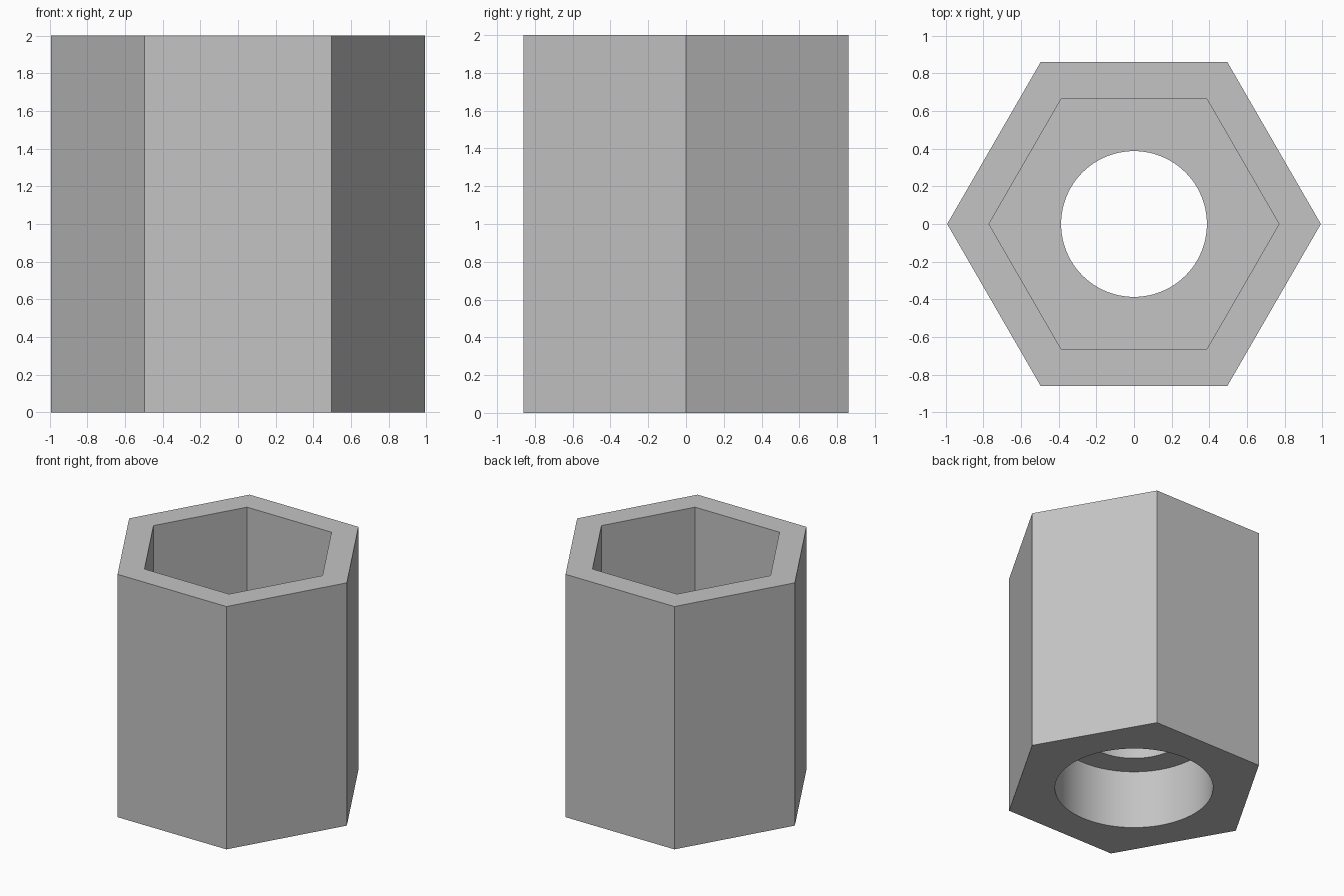
import bpy
import math

cube = bpy.data.objects.get("Cube")
if cube:
    bpy.data.objects.remove(cube, do_unlink=True)

HEIGHT = 2.0
FLOOR = 0.70     # socket floor
SHELF = 0.48     # depth of the bottom bore
OVER = 0.1       # cutter overlap

grey = bpy.data.materials.new("plain_grey")
grey.use_nodes = True
colour = (0.55, 0.55, 0.55, 1)
grey.diffuse_color = colour
grey.node_tree.nodes["Principled BSDF"].inputs["Base Color"].default_value = colour


def prism(name, radius, low, high, sides):
    """Upright prism whose first corner lies on the x axis."""
    bpy.ops.mesh.primitive_cylinder_add(
        vertices=sides, radius=radius, depth=high - low,
        location=(0, 0, (low + high) / 2), rotation=(0, 0, math.pi / 2))
    obj = bpy.context.object
    obj.name = name
    obj.data.materials.append(grey)
    bpy.ops.object.transform_apply(location=True, rotation=True, scale=True)
    return obj


# Hexagonal outer body
body = prism("hex_sleeve", 0.992, 0, HEIGHT, 6)

# Hexagonal socket from above, narrow through hole, wide round bore from below
cutters = [
    prism("socket_cutter", 0.77, FLOOR, HEIGHT + OVER, 6),
    prism("hole_cutter", 0.387, -OVER, HEIGHT + OVER, 96),
    prism("bore_cutter", 0.59, -OVER, SHELF, 96),
]

bpy.ops.object.select_all(action="DESELECT")
body.select_set(True)
bpy.context.view_layer.objects.active = body
for cutter in cutters:
    cutter.hide_render = True
    cut = body.modifiers.new(cutter.name, "BOOLEAN")
    cut.operation = "DIFFERENCE"
    cut.solver = "EXACT"
    cut.object = cutter
    bpy.ops.object.modifier_apply(modifier=cut.name)
    bpy.data.objects.remove(cutter, do_unlink=True)

# Round bores shade smooth, flat faces stay crisp
bpy.ops.object.shade_smooth_by_angle(angle=math.radians(30))
